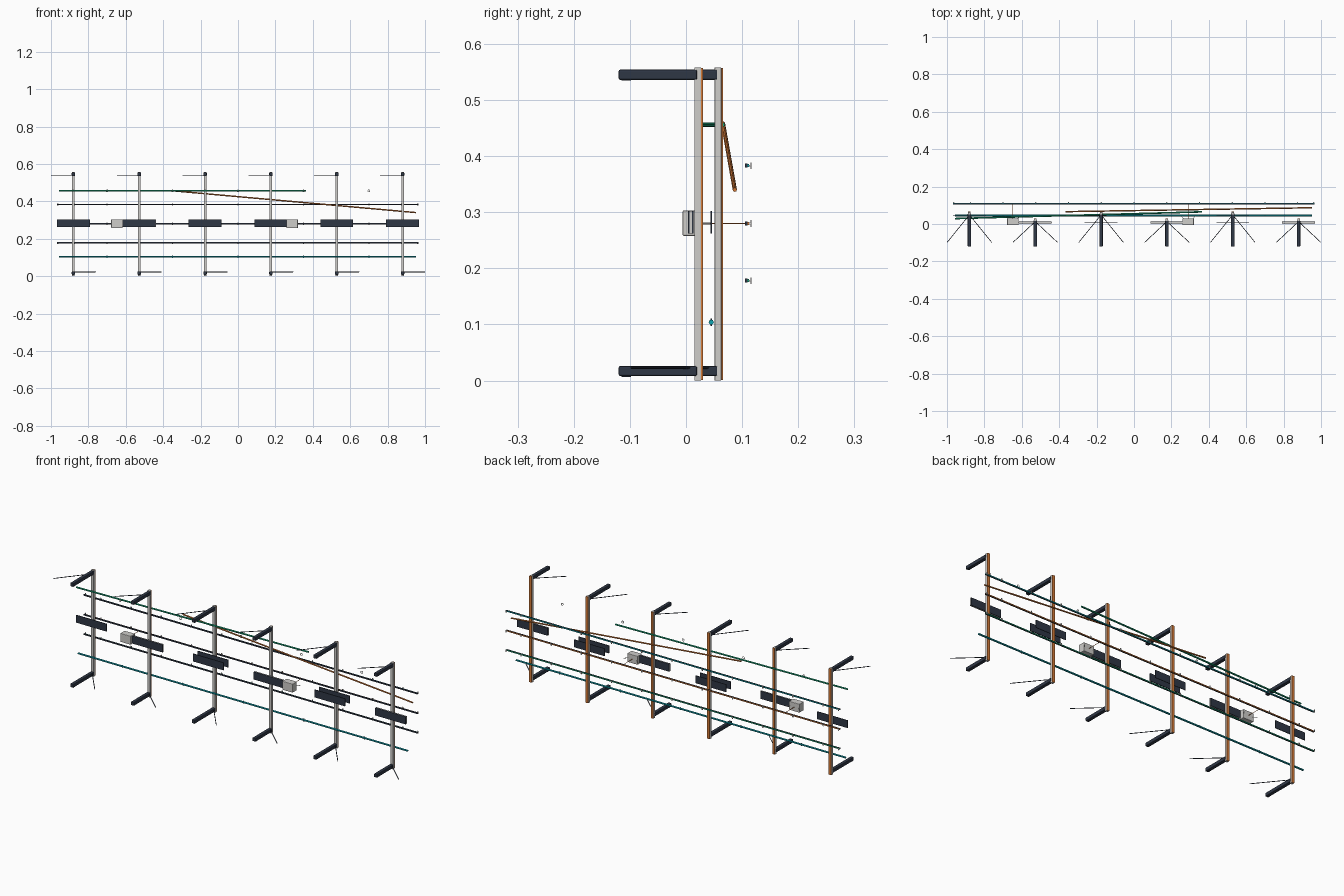
import bpy
from mathutils import Vector

if "Cube" in bpy.data.objects:
    bpy.data.objects.remove(bpy.data.objects["Cube"])


def mat(name, rgb):
    m = bpy.data.materials.new(name)
    m.diffuse_color = (*rgb, 1)
    m.use_nodes = True
    m.node_tree.nodes["Principled BSDF"].inputs["Base Color"].default_value = m.diffuse_color
    return m


GREY = mat("light grey metal", (0.62, 0.61, 0.59))
NAVY = mat("dark navy", (0.028, 0.038, 0.060))
ORANGE = mat("rust orange", (0.68, 0.20, 0.04))
GREEN = mat("green pipe", (0.01, 0.40, 0.20))
TEAL = mat("teal pipe", (0.005, 0.38, 0.45))


def box(name, lo, hi, material, bevel=0):
    """Box between two opposite corners."""
    lo, hi = Vector(lo), Vector(hi)
    bpy.ops.mesh.primitive_cube_add(size=1, location=(lo + hi) / 2)
    ob = bpy.context.object
    ob.name = name
    ob.scale = hi - lo
    bpy.ops.object.transform_apply(location=False, rotation=False)
    ob.data.materials.append(material)
    if bevel:
        mod = ob.modifiers.new("soft edges", "BEVEL")
        mod.width = bevel
        mod.segments = 2
    return ob


def rod(name, a, b, radius, material, sides=8):
    """Straight round bar between two points."""
    a, b = Vector(a), Vector(b)
    bpy.ops.mesh.primitive_cylinder_add(vertices=sides, radius=radius,
                                        depth=(b - a).length, location=(a + b) / 2)
    ob = bpy.context.object
    ob.name = name
    ob.rotation_euler = (b - a).to_track_quat("Z", "Y").to_euler()
    ob.data.materials.append(material)
    bpy.ops.object.shade_smooth_by_angle()
    return ob


POST_X = [-0.88 + 0.352 * i for i in range(6)]

for i, x in enumerate(POST_X):
    y = 0.057 if i % 2 == 0 else 0.021
    # Upright with a rust coloured back strip
    box("post", (x - .007, y - .006, 0), (x + .007, y + .006, .558), GREY, .001)
    box("post_back_strip", (x - .007, y + .006, .001), (x + .007, y + .0092, .557), ORANGE)
    # Forward arms, tip pads and level side stays
    for z, stay_z, side in ((.545, .539, -1), (.017, .023, 1)):
        box("arm", (x - .009, -.12, z - .009), (x + .009, y - .001, z + .009), NAVY, .003)
        box("arm_tip_pad", (x - .006, -.115, z - .0105), (x + .006, -.098, z - .0085), NAVY)
        rod("side_stay", (x, y - .008, stay_z), (x + side * .119, -.098, stay_z),
            .002, NAVY, 6)
    # Panels at mid height
    if i % 2:
        panel_rows = [(.004, .0065), (.0105, .0135)]
        box("panel_core", (x - .0885, .0065, .2625), (x + .0885, .0105, .3025), GREY)
    elif i:
        panel_rows = [(.0435, .0465), (.005, .009)]
    else:
        panel_rows = [(.0435, .0465)]
    for y0, y1 in panel_rows:
        box("panel", (x - .088, y0, .262), (x + .088, y1, .302), NAVY)

# Rear rails with a coloured back line and grey clips
for z, colour in ((.383, TEAL), (.28, ORANGE), (.178, GREEN)):
    box("rail", (-.968, .105, z - .0035), (.965, .1095, z + .0035), NAVY)
    box("rail_line", (-.968, .1095, z - .0026), (.965, .112, z + .0026), colour)
    for x in [k * .175 for k in range(-5, 6)] + [-.964, .961]:
        box("clip_stem", (x - .002, .112, z - .0015), (x + .002, .115, z + .0015), GREY)
        box("clip_plate", (x - .003, .115, z - .006), (x + .003, .117, z + .006), GREY)

# Pipes
rod("lower_pipe", (-.957, .045, .104), (.952, .045, .104), .0046, TEAL)
rod("upper_pipe", (-.957, .029, .456), (.363, .065, .456), .0043, GREEN)
rod("sloping_pipe", (-.365, .066, .458), (.952, .087, .34), .0038, ORANGE)

for k in range(-2, 3):
    # Upper hanging rings
    bpy.ops.mesh.primitive_torus_add(major_segments=12, minor_segments=6,
                                     major_radius=.0058, minor_radius=.0014,
                                     location=(k * .35, .024, .456),
                                     rotation=(1.5708, 0, 0))
    ring = bpy.context.object
    ring.name = "pipe_ring"
    ring.data.materials.append(GREY)
    # Lower pipe clips
    box("pipe_clip", (k * .35 - .003, .044, .097), (k * .35 + .003, .046, .111), NAVY)

# Junction boxes linked to the middle rail
for x in (-.648, .29):
    box("junction_box", (x - .03, -.006, .258), (x + .03, .03, .303), GREY, .002)
    rod("box_link", (x, .03, .28), (x, .105, .28), .0012, ORANGE, 6)
    for side in (-1, 1):
        rod("box_bracket", (x + side * .025, .028, .28), (x + side * .04, .044, .28),
            .0015, GREY, 6)
